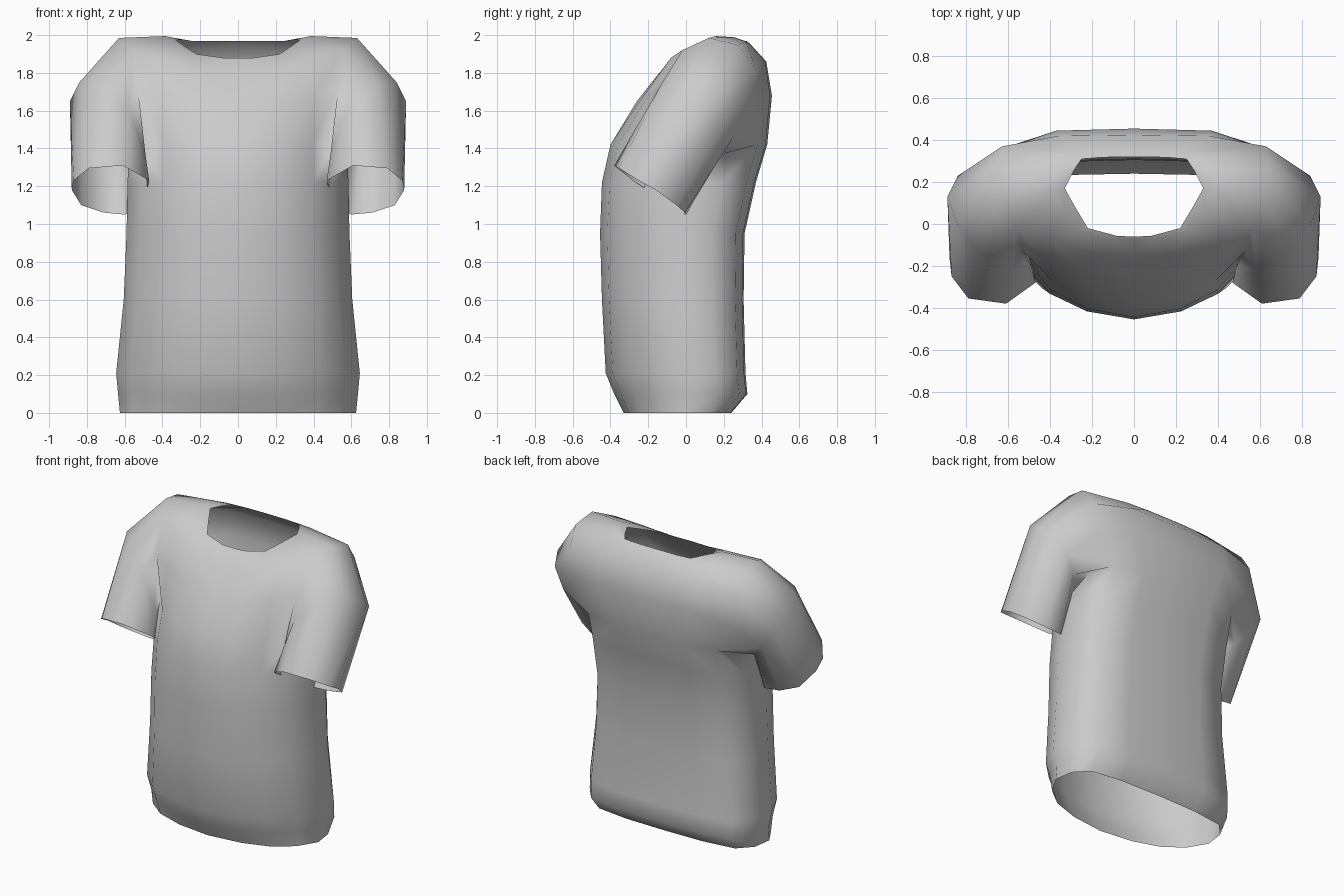
import bpy, bmesh
from mathutils import Vector

if "Cube" in bpy.data.objects:
    bpy.data.objects.remove(bpy.data.objects["Cube"])

# Half cross-section, front centre to back centre: (share of width, front-to-back share)
SECTION = [(0, 0), (.38, .05), (.68, .16), (.88, .33), (1, .55),
           (.97, .78), (.83, .94), (.47, .99), (0, 1)]
# Torso rings: z, half width, front y, back y
RINGS = [(0, .625, -.33, .24), (.1, .635, -.38, .325), (.21, .645, -.425, .315),
         (.6, .605, -.445, .305), (.95, .59, -.455, .31),
         (1.22, .585, -.445, .37), (1.42, .575, -.40, .43)]
# Chest ring is interrupted by the armhole
CHEST = [(0, -.26, 1.65), (.2, -.245, 1.65), (.4, -.2, 1.68), (.53, -.13, 1.72),
         None, None, (.60, .37, 1.62), (.37, .445, 1.68), (0, .455, 1.68)]
SHOULDER = [(0, -.15, 1.79), (.2, -.14, 1.8), (.4, -.08, 1.88), (.56, -.02, 1.92),
            (.63, .12, 1.985), (.65, .27, 1.95), (.63, .37, 1.82),
            (.36, .42, 1.86), (0, .425, 1.86)]
NECK = [(0, -.06, 1.88), (.08, -.057, 1.88), (.22, -.02, 1.90), (.28, .08, 1.94),
        (.33, .17, 1.975), (.29, .25, 1.975), (.25, .31, 1.97),
        (.15, .318, 1.97), (0, .32, 1.97)]
# Sleeve rings, from the inner front round underneath and over the outside
SLEEVE_MID = [(.49, -.2, 1.37), (.53, -.03, 1.34), (.57, .08, 1.32), (.66, .19, 1.37),
              (.76, .25, 1.46), (.84, .23, 1.59), (.89, .13, 1.65),
              (.84, -.01, 1.75), (.74, -.13, 1.74), (.58, -.21, 1.60)]
SLEEVE_END = [(.47, -.28, 1.23), (.49, -.16, 1.15), (.53, -.06, 1.08), (.60, 0, 1.05),
              (.71, -.005, 1.06), (.83, -.05, 1.10), (.88, -.16, 1.18),
              (.87, -.25, 1.23), (.79, -.355, 1.295), (.61, -.38, 1.31)]

bm = bmesh.new()


def ring(points):
    return [bm.verts.new(p) if p else None for p in points]


def bridge(a, b, closed=False):
    n = len(a)
    for i in range(n if closed else n - 1):
        quad = [a[i], a[(i + 1) % n], b[(i + 1) % n], b[i]]
        if all(quad):
            bm.faces.new(quad)


# Torso up to the armpits
rows = [ring([(u * w, f + (k - f) * t, z) for u, t in SECTION]) for z, w, f, k in RINGS]
armpit = rows[-1]

# Chest, shoulders, raised collar edge and neckline
chest, shoulder = ring(CHEST), ring(SHOULDER)
collar = ring([Vector(n).lerp(Vector(s), .18) + Vector((0, 0, .018 if 2 < i < 7 else .004))
               for i, (n, s) in enumerate(zip(NECK, SHOULDER))])
rows += [chest, shoulder, collar, ring(NECK)]
for low, high in zip(rows, rows[1:]):
    bridge(low, high)

# Sleeve grown from the armhole
armhole = armpit[3:7] + [chest[6]] + shoulder[6:2:-1] + [chest[3]]
middle, end = ring(SLEEVE_MID), ring(SLEEVE_END)
bridge(armhole, middle, True)
bridge(middle, end, True)

bmesh.ops.recalc_face_normals(bm, faces=bm.faces)
if sum(f.normal.y for f in bm.faces if f.calc_center_median().y < -.3) > 0:
    bmesh.ops.reverse_faces(bm, faces=bm.faces)
for f in bm.faces:
    f.smooth = True

mesh = bpy.data.meshes.new("shirt")
bm.to_mesh(mesh)
bm.free()
shirt = bpy.data.objects.new("shirt", mesh)
bpy.context.collection.objects.link(shirt)

# Other half
mirror = shirt.modifiers.new("Mirror", 'MIRROR')
mirror.use_clip = True
mirror.merge_threshold = .001
